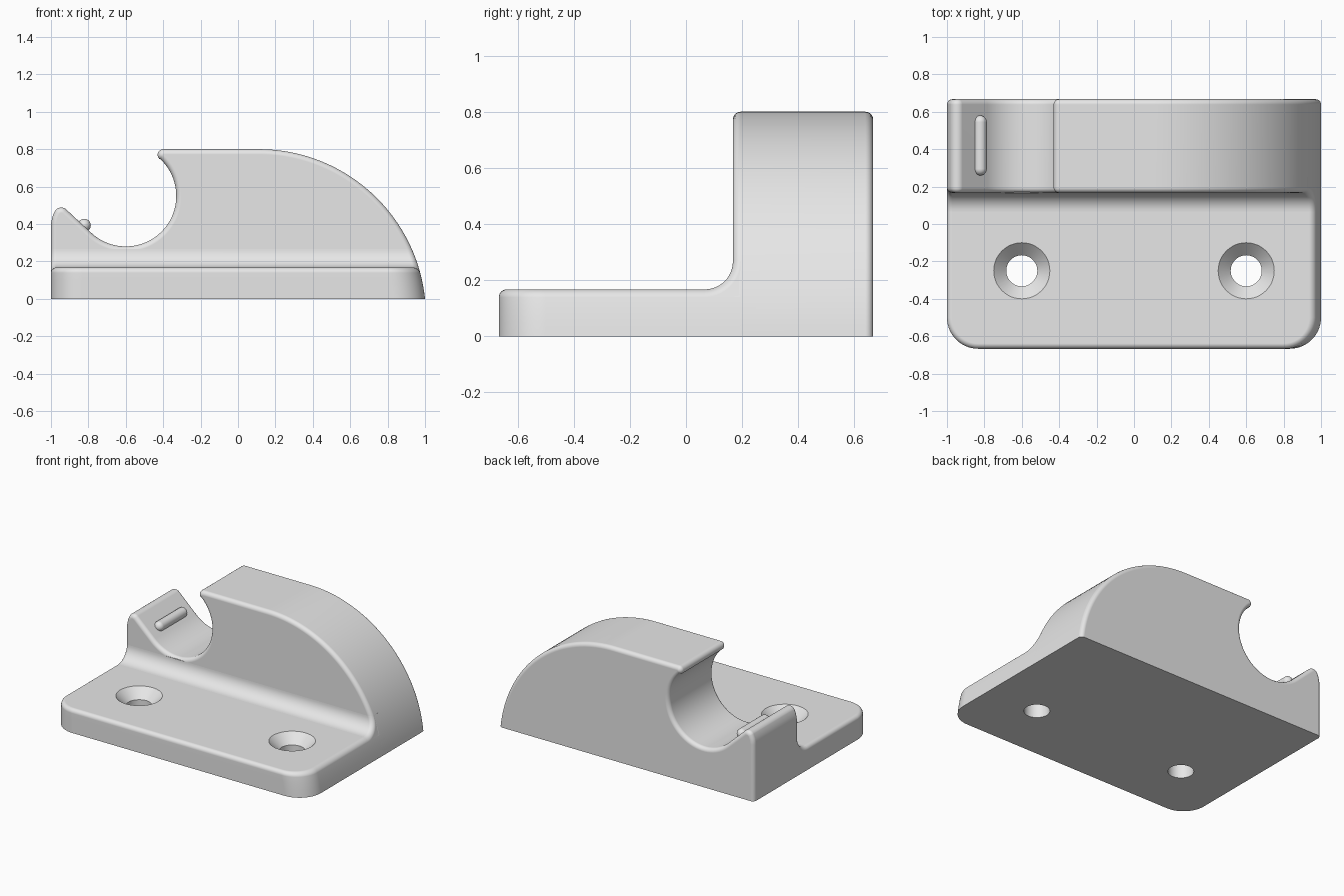
import bpy, bmesh
from math import sin, cos, pi, sqrt, asin, radians

cube = bpy.data.objects.get("Cube")
if cube:
    bpy.data.objects.remove(cube, do_unlink=True)

# One plain grey for the whole bracket
grey = bpy.data.materials.new("light_grey")
grey.use_nodes = True
grey.diffuse_color = (0.8, 0.8, 0.8, 1)
grey.node_tree.nodes["Principled BSDF"].inputs["Base Color"].default_value = (0.8, 0.8, 0.8, 1)

# Shared dimensions
RIM = 0.028                       # rounding of the outer edges
PLATE_TOP = 0.167
WALL_FRONT, BACK = 0.167, 0.667
TOP = 0.8
BOW_X, BOW_Z, BOW_R = 0.111, -0.094, 0.894   # curved right end
CORNER = 0.167
STEPS = [i * pi / 12 for i in range(7)]      # quarter turn of the rim


def arc(cx, cy, r, a0, a1, n):
    """Points on an arc, angles in degrees."""
    angles = [radians(a0 + (a1 - a0) * i / n) for i in range(n + 1)]
    return [(cx + r * cos(a), cy + r * sin(a)) for a in angles]


def bow_x(z, d):
    """Right end of the body at height z, inset by d."""
    return BOW_X + sqrt((BOW_R - d) ** 2 - (z - BOW_Z) ** 2)


def loft(name, rings):
    """Skin a list of equal closed rings and cap both ends."""
    bm = bmesh.new()
    rows = [[bm.verts.new(p) for p in ring] for ring in rings]
    n = len(rows[0])
    for a, b in zip(rows, rows[1:]):
        for i in range(n):
            j = (i + 1) % n
            bm.faces.new((a[i], a[j], b[j], b[i]))
    bm.faces.new(rows[0])
    bm.faces.new(rows[-1])
    bmesh.ops.recalc_face_normals(bm, faces=bm.faces)
    mesh = bpy.data.meshes.new(name)
    bm.to_mesh(mesh)
    bm.free()
    mesh.materials.append(grey)
    obj = bpy.data.objects.new(name, mesh)
    bpy.context.collection.objects.link(obj)
    return obj


def activate(obj):
    bpy.ops.object.select_all(action='DESELECT')
    obj.select_set(True)
    bpy.context.view_layer.objects.active = obj


def smooth(obj):
    activate(obj)
    bpy.ops.object.shade_smooth_by_angle(angle=radians(32))
    mod = obj.modifiers.new("flat_face_normals", 'WEIGHTED_NORMAL')
    mod.keep_sharp = True


# Upright wall with the round notch, hooked tip and lip
def wall_profile(d):
    start = math_start = asin(-BOW_Z / (BOW_R - d)) * 180 / pi
    pts = [(-1 + d, 0)]
    pts += arc(BOW_X, BOW_Z, BOW_R - d, start, 90, 40)
    pts += arc(-0.4, 0.77, 0.03 - d, 90, 227, 10)           # hooked tip
    pts += arc(-0.6, 0.55, 0.27 + d, 47, -133, 40)          # notch
    pts += arc(-0.945, 0.448, 0.04 - d, 47, 150, 10)        # lip
    pts += [(-0.992 + 0.95 * d, 0.44 - 0.3 * d), (-1 + d, 0.4)]
    return pts


def wall_ring(t, back):
    inset, depth = RIM * (1 - cos(t)), RIM * (1 - sin(t))
    y = BACK - depth if back else WALL_FRONT + depth
    return [(x, y, z) for x, z in wall_profile(inset)]


smooth(loft("notched_wall",
            [wall_ring(t, False) for t in reversed(STEPS)] +
            [wall_ring(t, True) for t in STEPS]))


# Mounting plate with rounded front corners and top rim
def plate_ring(z, d):
    right = bow_x(z, d)
    r = CORNER - d
    front = -BACK + CORNER
    pts = [(-1 + d, 0.25)]
    pts += arc(-1 + CORNER, front, r, 180, 270, 14)
    pts += arc(right - r, front, r, 270, 360, 14)
    pts += [(right, 0.25)]
    return [(x, y, z) for x, y in pts]


plate = loft("mounting_plate",
             [plate_ring(z, 0) for z in (0, 0.05, 0.1)] +
             [plate_ring(PLATE_TOP - RIM * (1 - sin(t)), RIM * (1 - cos(t)))
              for t in STEPS])

# Countersunk screw holes
for x in (-0.6, 0.6):
    sections = [(0.083, -0.05), (0.083, 0.1), (0.183, 0.2)]
    cutter = loft("hole_cutter", [
        [(px, py, z) for px, py in arc(x, -0.25, r, 0, 352.5, 47)]
        for r, z in sections])
    cutter.hide_render = True
    cut = plate.modifiers.new("screw_hole", 'BOOLEAN')
    cut.operation = 'DIFFERENCE'
    cut.solver = 'EXACT'
    cut.object = cutter
    activate(plate)
    bpy.ops.object.modifier_apply(modifier=cut.name)
    bpy.data.objects.remove(cutter, do_unlink=True)
smooth(plate)


# Hollow fillet where the plate meets the wall
def fillet_ring(t, right):
    d, h = RIM * (1 - cos(t)), RIM * (1 - sin(t))
    pts = arc(WALL_FRONT - 0.1, PLATE_TOP + 0.1, 0.1 + h, -90, 0, 14)
    pts += [(0.25, PLATE_TOP + 0.1), (0.25, 0.1), (WALL_FRONT - 0.1, 0.1)]
    return [(bow_x(z, d) if right else -1 + d, y, z) for y, z in pts]


smooth(loft("wall_fillet",
            [fillet_ring(t, False) for t in STEPS] +
            [fillet_ring(t, True) for t in reversed(STEPS)]))

# Small round-ended retaining ridge on the lip
R = 0.035
ends = [(R * cos(a), R * sin(a)) for a in [radians(v) for v in range(2, 91, 11)]]
stations = [(r, 0.295 - k) for k, r in ends] + [(r, 0.545 + k) for k, r in reversed(ends)]
smooth(loft("retaining_ridge", [
    [(x, y, z) for x, z in arc(-0.822, 0.393, r, 0, 345, 23)]
    for r, y in stations]))
